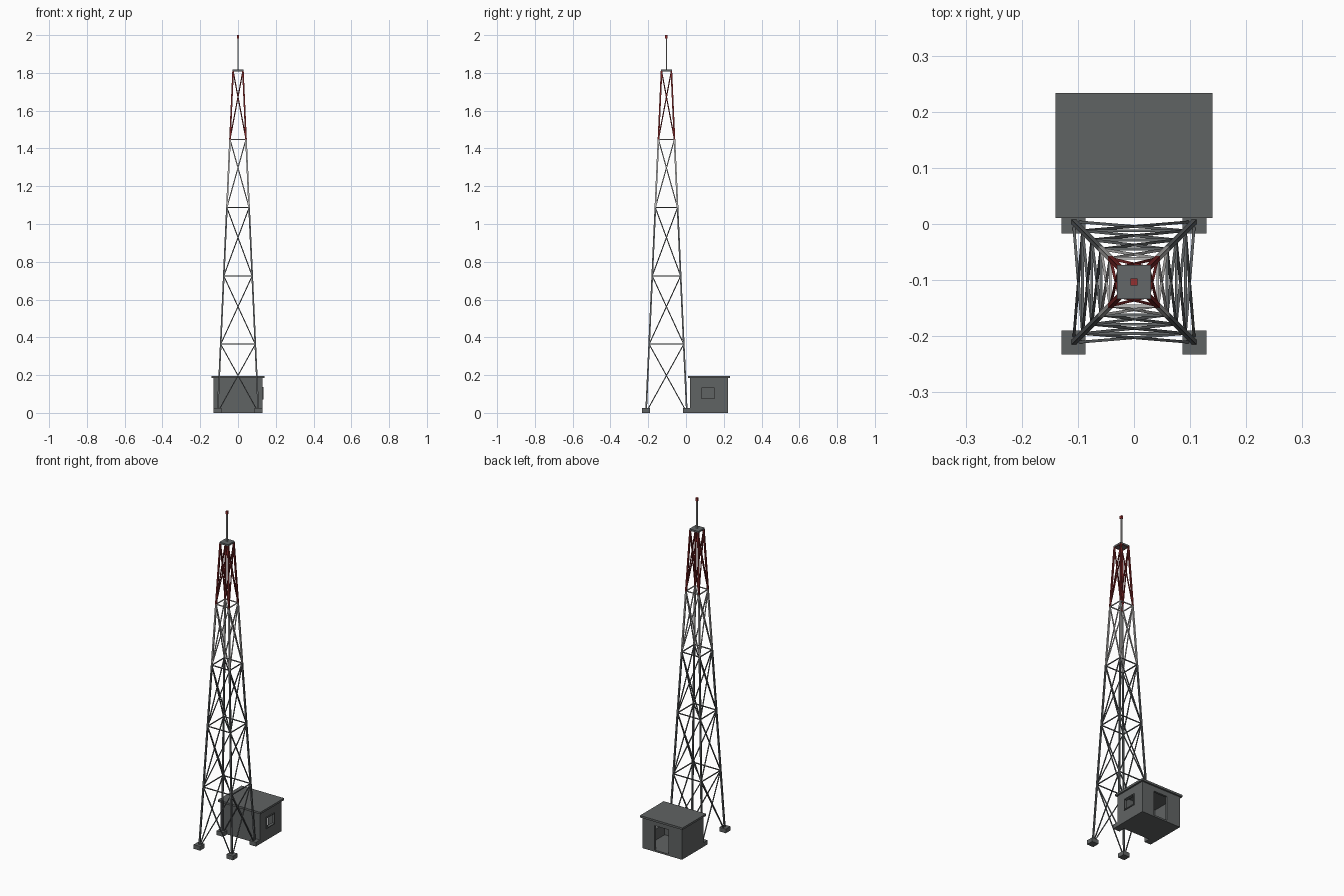
import bpy, bmesh, math
from mathutils import Vector, Matrix

if "Cube" in bpy.data.objects:
    bpy.data.objects.remove(bpy.data.objects["Cube"], do_unlink=True)


def material(name, rgb):
    m = bpy.data.materials.new(name)
    m.use_nodes = True
    m.diffuse_color = (*rgb, 1)
    m.node_tree.nodes["Principled BSDF"].inputs["Base Color"].default_value = (*rgb, 1)
    return m


STEEL = material("dark steel", (0.125, 0.135, 0.14))
PALE = material("pale painted steel", (0.5, 0.49, 0.48))
RED = material("dark red paint", (0.2, 0.02, 0.02))
LAMP = material("red lamp", (0.3, 0.03, 0.03))
CONCRETE = material("grey concrete", (0.118, 0.126, 0.126))


def add_box(bm, lo, hi):
    lo, hi = Vector(lo), Vector(hi)
    bmesh.ops.create_cube(bm, size=1, matrix=Matrix.Translation((lo + hi) / 2)
                          @ Matrix.Diagonal((*(hi - lo), 1)))


def add_bar(bm, a, b, width, roll=0):
    # square bar between two points, turned about its length by roll degrees
    d = b - a
    bmesh.ops.create_cube(bm, size=1, matrix=Matrix.Translation((a + b) / 2)
                          @ d.to_track_quat('Z', 'Y').to_matrix().to_4x4()
                          @ Matrix.Rotation(math.radians(roll), 4, 'Z')
                          @ Matrix.Diagonal((width, width, d.length, 1)))


def finish(bm, name, mat):
    mesh = bpy.data.meshes.new(name)
    bm.to_mesh(mesh)
    bm.free()
    mesh.materials.append(mat)
    bpy.context.collection.objects.link(bpy.data.objects.new(name, mesh))


def boxes(name, mat, *pairs):
    bm = bmesh.new()
    for lo, hi in pairs:
        add_box(bm, lo, hi)
    finish(bm, name, mat)


# Tower layout
CY, BASE, TOP = -0.1035, 0.108, 0.026
Z0, Z1, BAYS = 0.002, 1.81, 5
CORNERS = [(1, 1), (-1, 1), (-1, -1), (1, -1)]


def node(level, i):
    t = level / BAYS
    r = BASE + (TOP - BASE) * t
    sx, sy = CORNERS[i % 4]
    return Vector((sx * r, CY + sy * r, Z0 + (Z1 - Z0) * t))


# Footings
boxes("footings", CONCRETE, *[
    ((sx * BASE - 0.0215, CY + sy * BASE - 0.0215, 0),
     (sx * BASE + 0.0215, CY + sy * BASE + 0.0215, 0.025)) for sx, sy in CORNERS])

# Legs, crossed braces and the ring closing each bay
for bay in range(BAYS):
    mat = RED if bay == 4 else PALE if bay == 3 else STEEL
    legs, braces, ring = bmesh.new(), bmesh.new(), bmesh.new()
    for i in range(4):
        add_bar(legs, node(bay, i), node(bay + 1, i), 0.0085, 45)
        add_bar(braces, node(bay, i), node(bay + 1, i + 1), 0.005)
        add_bar(braces, node(bay, i + 1), node(bay + 1, i), 0.005)
        add_bar(ring, node(bay + 1, i), node(bay + 1, i + 1), 0.005)
    finish(legs, f"tower_legs_{bay + 1}", mat)
    finish(braces, f"cross_braces_{bay + 1}", mat)
    finish(ring, f"horizontal_ring_{bay + 1}", mat)

# Top platform, mast and beacon
boxes("top_platform", STEEL, ((-0.03, CY - 0.03, 1.808), (0.03, CY + 0.03, 1.818)))
boxes("mast", PALE, ((-0.0035, CY - 0.0035, 1.818), (0.0035, CY + 0.0035, 1.982)))
boxes("beacon", LAMP, ((-0.0065, CY - 0.0065, 1.982), (0.0065, CY + 0.0065, 2.0)))

# Hut shell with doorway in the back and window opening in the side
X, YF, YB, H, T = 0.13, 0.0205, 0.2235, 0.184, 0.012
DL, DR, DH = -0.04, 0.05, 0.155
WF, WB, WL, WH = 0.078, 0.157, 0.07, 0.138
boxes("hut_floor", CONCRETE, ((-X, YF, 0), (X, YB, 0.01)))
boxes("hut_front_wall", CONCRETE, ((-X, YF, 0), (X, YF + T, H)))
boxes("hut_plain_side_wall", CONCRETE, ((-X, YF, 0), (-X + T, YB, H)))
boxes("hut_back_wall", CONCRETE,
      ((-X, YB - T, 0), (DL, YB, H)),
      ((DR, YB - T, 0), (X, YB, H)),
      ((DL, YB - T, DH), (DR, YB, H)))
boxes("hut_window_wall", CONCRETE,
      ((X - T, YF, 0), (X, WF, H)),
      ((X - T, WB, 0), (X, YB, H)),
      ((X - T, WF, 0), (X, WB, WL)),
      ((X - T, WF, WH), (X, WB, H)))

# Window frame
F = 0.005
boxes("window_frame", CONCRETE,
      ((X - T, WF, WL), (X + F, WF + F, WH)),
      ((X - T, WB - F, WL), (X + F, WB, WH)),
      ((X - T, WF, WL), (X + F, WB, WL + F)),
      ((X - T, WF, WH - F), (X + F, WB, WH)))

# Roof slab
boxes("hut_roof", CONCRETE, ((-0.14, 0.0105, H), (0.14, 0.2335, 0.196)))
